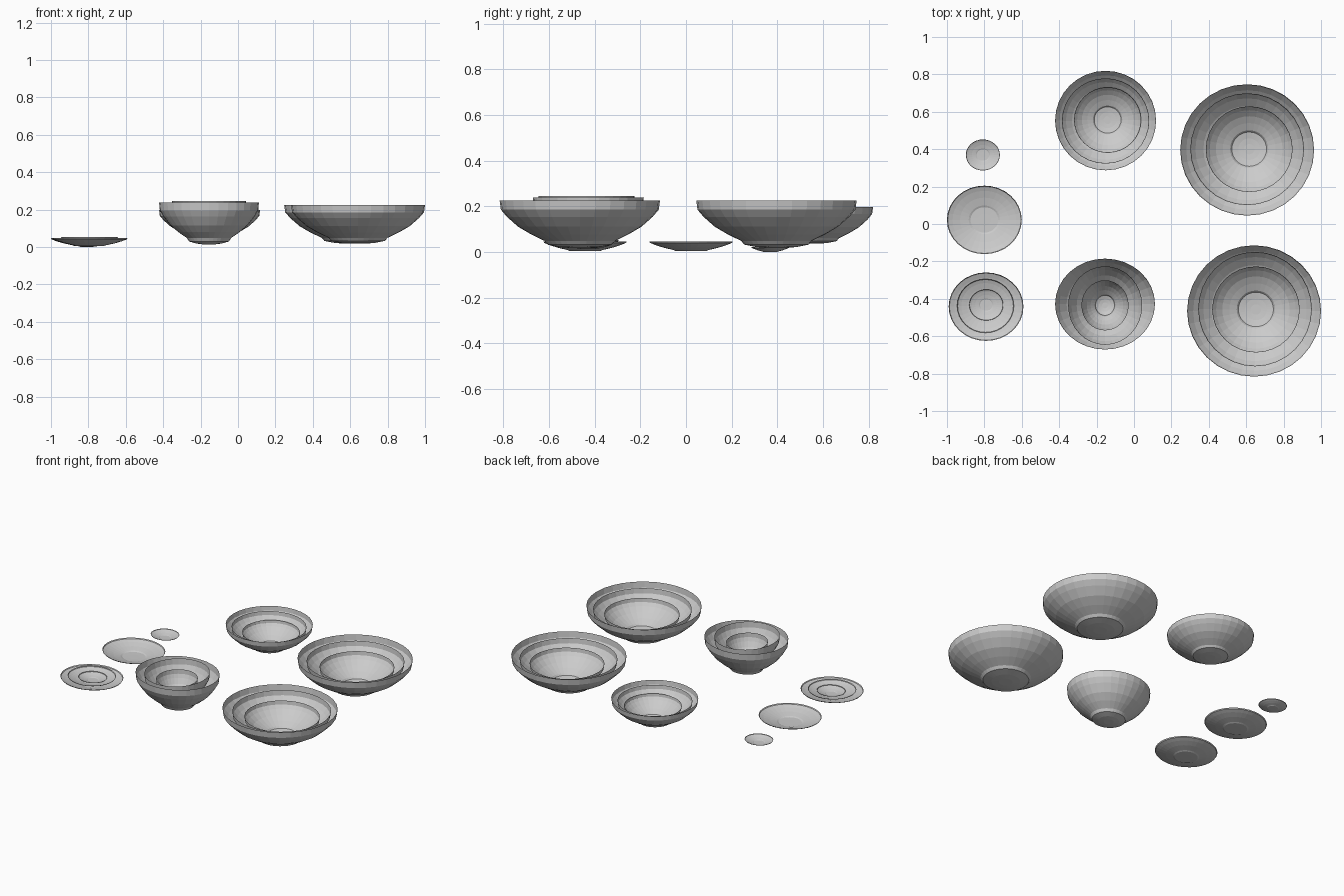
import bpy, bmesh
from math import cos, sin, tau

SIDES = 32

# half-profiles (radius, height), both normalised to 1
BOWL = [(0.12, 0.0), (0.25, 0.02), (0.40, 0.07), (0.44, 0.15), (0.61, 0.29),
        (0.77, 0.45), (0.91, 0.66), (0.985, 0.81), (1.0, 1.0)]
PLATE = [(0.18, 0.0), (0.37, 0.02), (0.42, 0.12), (0.65, 0.35), (0.85, 0.62),
         (0.98, 0.85), (1.0, 1.0)]


def dish(name, profile, x, y, rx, ry, z0, z1):
    """Thin open shell: a lathed profile, closed by a fan at the bottom."""
    bm = bmesh.new()
    rings = []
    for r, h in profile:
        rings.append([bm.verts.new((rx * r * cos(tau * i / SIDES),
                                    ry * r * sin(tau * i / SIDES),
                                    (z1 - z0) * h)) for i in range(SIDES)])
    centre = bm.verts.new((0, 0, 0))
    for i in range(SIDES):
        j = (i + 1) % SIDES
        bm.faces.new((centre, rings[0][j], rings[0][i]))
        for a, b in zip(rings, rings[1:]):
            bm.faces.new((a[i], a[j], b[j], b[i]))
    mesh = bpy.data.meshes.new(name)
    bm.to_mesh(mesh)
    bm.free()
    ob = bpy.data.objects.new(name, mesh)
    ob.location = (x, y, z0)
    bpy.context.collection.objects.link(ob)
    return ob


# back right stack of wide bowls
dish("back_large_bowl_outer", BOWL, 0.605, 0.396, 0.358, 0.351, 0.018, 0.225)
dish("back_large_bowl_middle", BOWL, 0.605, 0.400, 0.304, 0.299, 0.030, 0.205)
dish("back_large_bowl_inner", BOWL, 0.616, 0.400, 0.232, 0.229, 0.036, 0.170)

# front right stack of wide bowls
dish("front_large_bowl_outer", BOWL, 0.642, -0.465, 0.358, 0.351, 0.018, 0.225)
dish("front_large_bowl_middle", BOWL, 0.647, -0.455, 0.304, 0.306, 0.030, 0.205)
dish("front_large_bowl_inner", BOWL, 0.652, -0.457, 0.234, 0.230, 0.036, 0.170)

# back centre stack of medium bowls
dish("medium_bowl_outer", BOWL, -0.152, 0.553, 0.270, 0.266, 0.037, 0.197)
dish("medium_bowl_middle", BOWL, -0.152, 0.551, 0.233, 0.228, 0.045, 0.180)
dish("medium_bowl_inner", BOWL, -0.141, 0.556, 0.179, 0.175, 0.045, 0.145)

# front centre stack of deep bowls
dish("deep_bowl_outer", BOWL, -0.155, -0.428, 0.267, 0.243, 0.014, 0.238)
dish("deep_bowl_middle", BOWL, -0.154, -0.436, 0.198, 0.210, 0.042, 0.245)
dish("deep_bowl_inner", BOWL, -0.155, -0.435, 0.126, 0.134, 0.050, 0.205)

# stacked and single plates on the left
dish("stacked_plate_outer", PLATE, -0.791, -0.442, 0.200, 0.183, 0.004, 0.047)
dish("stacked_plate_middle", PLATE, -0.794, -0.438, 0.152, 0.144, 0.017, 0.053)
dish("stacked_plate_inner", PLATE, -0.790, -0.433, 0.091, 0.083, 0.022, 0.043)
dish("single_plate", PLATE, -0.800, 0.022, 0.200, 0.183, 0.004, 0.047)
dish("small_saucer", PLATE, -0.808, 0.369, 0.091, 0.083, 0.0, 0.022)
